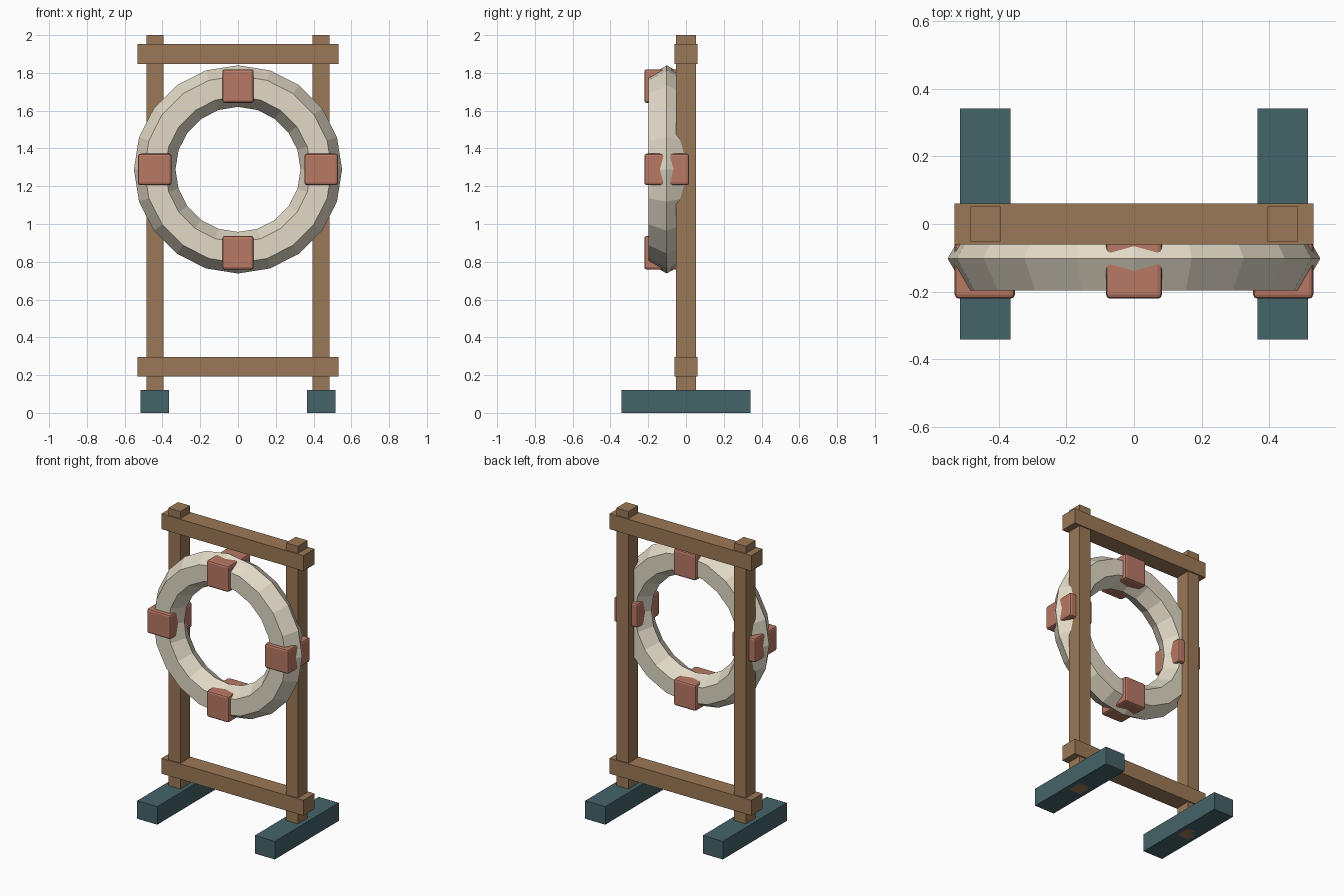
import bpy
from math import pi, sin, cos

if "Cube" in bpy.data.objects:
    bpy.data.objects.remove(bpy.data.objects["Cube"])


def material(name, color):
    m = bpy.data.materials.new(name)
    m.diffuse_color = (*color, 1)
    m.use_nodes = True
    m.node_tree.nodes["Principled BSDF"].inputs["Base Color"].default_value = m.diffuse_color
    return m


WOOD = material("wood", (0.33, 0.19, 0.095))
SLATE = material("slate", (0.06, 0.125, 0.14))
CREAM = material("cream", (0.76, 0.70, 0.57))
CLAY = material("clay", (0.48, 0.19, 0.13))


def box(name, loc, size, mat, rot_y=0.0, bevel=0.0):
    bpy.ops.mesh.primitive_cube_add(size=1, location=loc)
    ob = bpy.context.object
    ob.name = name
    ob.scale = size
    bpy.ops.object.transform_apply(location=False, rotation=False, scale=True)
    ob.rotation_euler[1] = rot_y
    ob.data.materials.append(mat)
    if bevel:
        mod = ob.modifiers.new("bevel", 'BEVEL')
        mod.width = bevel
        mod.segments = 2
    return ob


# Uprights and feet
for side, s in (("left", -1), ("right", 1)):
    box(side + "_post", (s * 0.44, 0, 1.0), (0.09, 0.104, 2.0), WOOD)
    box(side + "_foot", (s * 0.44, 0, 0.061), (0.15, 0.684, 0.122), SLATE)

# Cross rails
for name, z in (("lower_rail", 0.245), ("upper_rail", 1.9)):
    box(name, (0, 0, z), (1.062, 0.12, 0.104), WOOD)

# Six-sided target ring facing the front
RING_Y, RING_Z, RING_R = -0.102, 1.289, 0.441
bpy.ops.mesh.primitive_torus_add(
    major_segments=20, minor_segments=6, major_radius=RING_R,
    minor_radius=0.11, location=(0, RING_Y, RING_Z), rotation=(pi / 2, 0, 0))
ring = bpy.context.object
ring.name = "target_ring"
ring.data.materials.append(CREAM)
ring.data.shade_flat()

# Four bindings clasped around the ring
for i, name in enumerate(("right", "top", "left", "bottom")):
    a = i * pi / 2
    box(name + "_binding",
        (RING_R * cos(a), RING_Y, RING_Z + RING_R * sin(a)),
        (0.178, 0.238, 0.166), CLAY, rot_y=-a, bevel=0.013)
